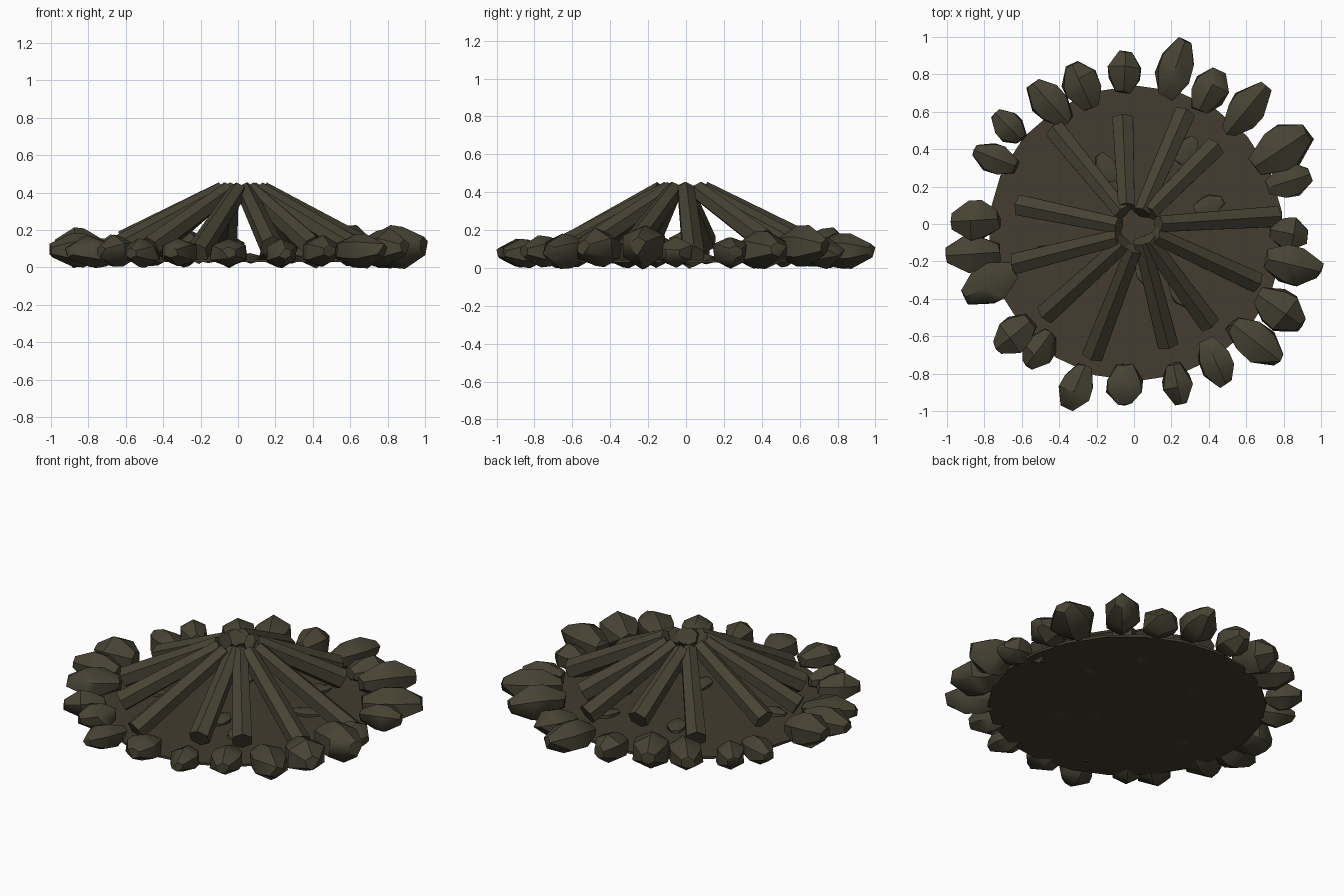
import bpy, bmesh, math, random
from mathutils import Vector, Matrix

random.seed(4)
cube = bpy.data.objects.get("Cube")
if cube:
    bpy.data.objects.remove(cube)


def material(name, rgb):
    m = bpy.data.materials.new(name)
    m.use_nodes = True
    m.diffuse_color = (*rgb, 1)
    m.node_tree.nodes["Principled BSDF"].inputs["Base Color"].default_value = (*rgb, 1)
    return m


stone_mat = material("olive stone", (0.062, 0.056, 0.034))
wood_mat = material("charred wood", (0.062, 0.056, 0.034))
earth_mat = material("brown earth", (0.056, 0.045, 0.029))


def finish(bm, name, mat, angle=None):
    bmesh.ops.recalc_face_normals(bm, faces=bm.faces)
    mesh = bpy.data.meshes.new(name)
    bm.to_mesh(mesh)
    bm.free()
    mesh.materials.append(mat)
    ob = bpy.data.objects.new(name, mesh)
    bpy.context.collection.objects.link(ob)
    if angle:
        bpy.ops.object.select_all(action="DESELECT")
        ob.select_set(True)
        bpy.context.view_layer.objects.active = ob
        bpy.ops.object.shade_smooth_by_angle(angle=math.radians(angle))
    return ob


def stone(name, x, y, length, width, low, high):
    """Faceted rock: hull of jittered hexagonal rings along the outward axis."""
    bm = bmesh.new()
    turn = math.atan2(y, x) + random.uniform(-0.15, 0.15)
    mid, half = (low + high) / 2, (high - low) / 2
    place = Matrix.Translation((x, y, mid)) @ Matrix.Rotation(turn, 4, "Z")
    for t, size in ((-1, 0.45), (-0.3, 0.95), (0.3, 1.0), (1, 0.4)):
        for k in range(6):
            a = math.tau * k / 6 + math.pi / 6
            j = size * random.uniform(0.88, 1.08)
            along = length * (t + random.uniform(-0.12, 0.06) * (1 if t > 0 else -1))
            bm.verts.new(place @ Vector((along, width * j * math.cos(a) * 1.12,
                                         half * j * math.sin(a))))
    hull = bmesh.ops.convex_hull(bm, input=bm.verts)
    loose = {g for g in hull["geom_interior"] if isinstance(g, bmesh.types.BMVert)}
    bmesh.ops.delete(bm, geom=list(loose), context="VERTS")
    bmesh.ops.dissolve_limit(bm, angle_limit=math.radians(12), verts=bm.verts, edges=bm.edges)
    finish(bm, name, stone_mat, 35)


def log(name, outer, inner):
    """Six-sided tapered log leaning from the ground to the peak."""
    a, b = Vector(outer), Vector(inner)
    bm = bmesh.new()
    turn = (b - a).to_track_quat("Z", "Y").to_matrix().to_4x4()
    bmesh.ops.create_cone(bm, cap_ends=True, segments=6, radius1=0.064, radius2=0.05,
                          depth=(b - a).length,
                          matrix=Matrix.Translation((a + b) / 2) @ turn)
    finish(bm, name, wood_mat, 30)


# Earth disc
bm = bmesh.new()
bmesh.ops.create_cone(bm, cap_ends=True, segments=22, radius1=0.79, radius2=0.79,
                      depth=0.015, matrix=Matrix.Translation((0.01, -0.05, 0.035)))
finish(bm, "earth_disc", earth_mat)

# Ring of stones: x, y, half length, half width, top height
ring = [
    (.22, .83, .16, .10, .18), (.40, .71, .12, .10, .16), (.60, .61, .16, .10, .22),
    (.79, .40, .17, .12, .19), (.83, .23, .12, .09, .17), (.83, -.05, .10, .09, .16),
    (.85, -.22, .15, .11, .23), (.78, -.46, .14, .11, .21), (.65, -.63, .16, .10, .18),
    (.44, -.74, .13, .09, .17), (.23, -.85, .11, .08, .15), (-.05, -.86, .11, .10, .16),
    (-.31, -.87, .12, .09, .16), (-.51, -.67, .11, .09, .15), (-.64, -.59, .12, .10, .17),
    (-.77, -.32, .15, .11, .17), (-.86, -.16, .14, .10, .18), (-.85, .02, .13, .11, .21),
    (-.74, .35, .12, .08, .16), (-.67, .52, .10, .08, .18), (-.45, .65, .14, .10, .19),
    (-.28, .74, .13, .10, .21), (-.05, .81, .11, .09, .18),
]
for i, (x, y, length, width, top) in enumerate(ring):
    stone(f"ring_stone_{i + 1}", x, y, length, width, 0.0, top)

# Flat stones half sunk in the earth
for i, (x, y) in enumerate([(.28, .39), (-.48, -.17), (.25, -.37), (.06, -.25),
                            (-.15, .3), (.4, .1)]):
    stone(f"sunken_stone_{i + 1}", x, y, 0.08, 0.055, 0.02, 0.075)

# Leaning logs: outer end, then inner end in plan
logs = [
    (.76, .04, .13, 0), (.43, .41, .08, .06), (.27, .59, .04, .06), (-.06, .56, -.04, .09),
    (-.42, .50, -.06, .06), (-.61, .10, -.08, -.01), (-.63, -.21, -.08, -.07),
    (-.47, -.48, -.05, -.10), (-.22, -.70, 0, -.13), (.18, -.64, .04, -.09),
    (.40, -.53, .07, -.08), (.65, -.31, .11, -.06),
]
for i, (x, y, u, v) in enumerate(logs):
    foot = 0.41 - 0.53 * (math.hypot(x, y) - 0.1)
    log(f"log_{i + 1}", (x, y, foot), (u, v, 0.41))
